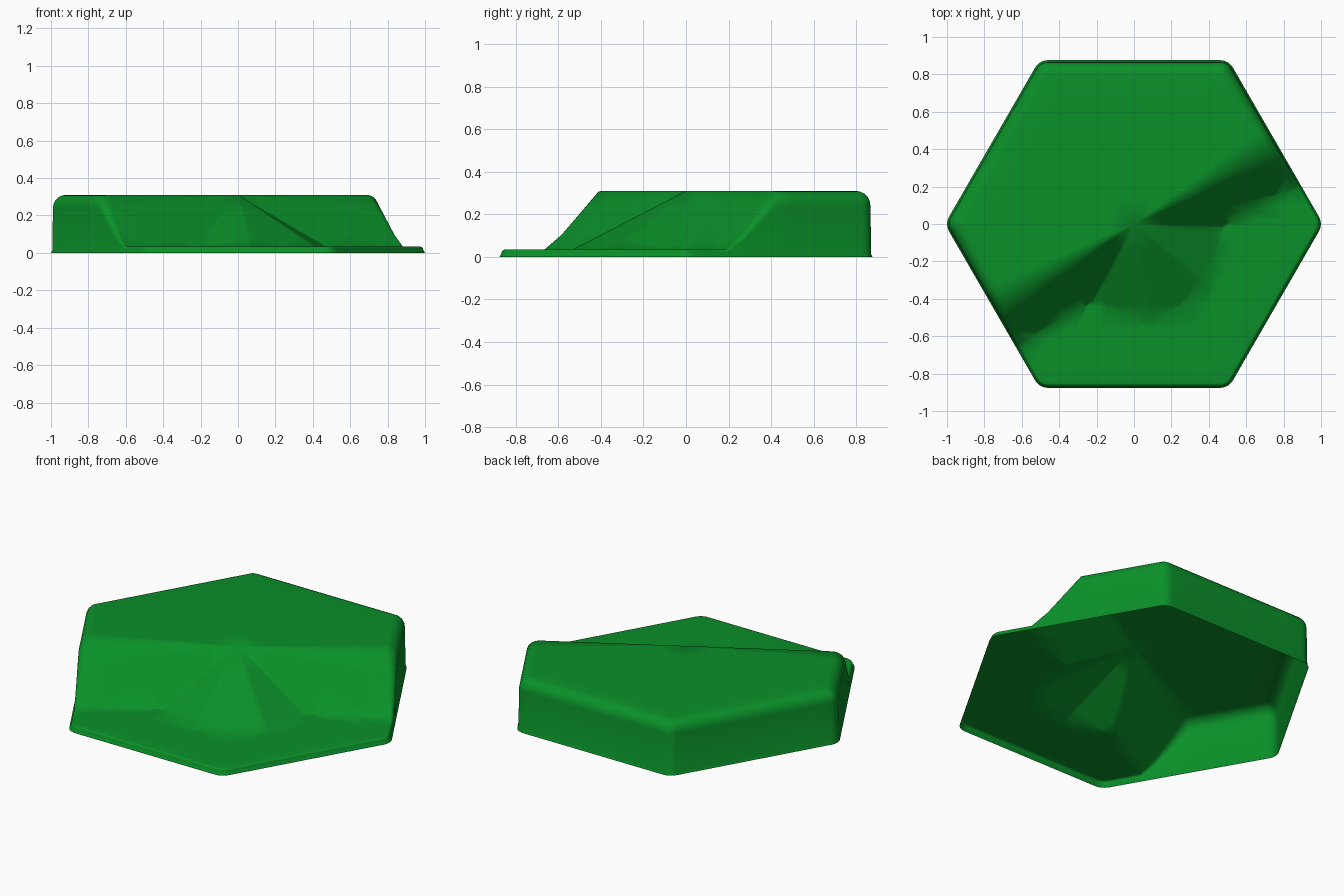
import bpy, bmesh
from math import sin, cos, pi, radians
from mathutils import Vector

if "Cube" in bpy.data.objects:
    bpy.data.objects.remove(bpy.data.objects["Cube"])

APOTHEM, CORNER = 0.866, 0.07
HIGH, LOW = 0.31, 0.034
ALONG = Vector((cos(radians(30)), sin(radians(30))))    # direction of the ledge line
DOWN = Vector((sin(radians(30)), -cos(radians(30))))    # downhill direction
CLIFF = 0.25                                            # run of the steep bank


def height(p):
    """Plateau, steep bank with a gentler spur in the middle, then low ground."""
    d, t = p.dot(DOWN), abs(p.dot(ALONG))
    spur = max(d / 0.5, (4 * d + 5 * t) / 3)
    return HIGH + (LOW - HIGH) * min(max(min(d / CLIFF, spur), 0), 1) if d > 0 else HIGH


def outline(arc=6, edge=10):
    """Rounded hexagon as (point, outward normal) pairs."""
    pts = []
    ring = (APOTHEM - CORNER) / cos(pi / 6)
    for k in range(6):
        a = k * pi / 3
        c = Vector((cos(a), sin(a))) * ring
        for j in range(arc + 1):
            b = a - pi / 6 + pi / 3 * j / arc
            n = Vector((cos(b), sin(b)))
            pts.append((c + n * CORNER, n))
        last, n = pts[-1]
        c2 = Vector((cos(a + pi / 3), sin(a + pi / 3))) * ring
        nxt = c2 + n * CORNER
        pts += [(last.lerp(nxt, j / edge), n) for j in range(1, edge)]
    return pts


bm = bmesh.new()
rings = []
pts = outline()


def add_ring(coords):
    rings.append([bm.verts.new(c) for c in coords])


# flared open base and side wall
add_ring([(*(p + n * 0.01), 0) for p, n in pts])
add_ring([(*(p + n * 0.004), 0.012) for p, n in pts])

# rounded rim, tighter where the tile is low
radius = [0.015 + 0.053 * (height(p) - LOW) / (HIGH - LOW) for p, n in pts]
for k in range(6):
    a = pi / 2 * k / 5
    coords = []
    for (p, n), r in zip(pts, radius):
        q = p - n * r * (1 - cos(a))
        coords.append((*q, height(q) - r * (1 - sin(a))))
    add_ring(coords)

# top surface closing towards the middle
for s in (0.85, 0.68, 0.51, 0.34, 0.17):
    inner = [(p - n * r) * s for (p, n), r in zip(pts, radius)]
    add_ring([(*q, height(q)) for q in inner])
for a, b in zip(rings, rings[1:]):
    for i in range(len(a)):
        j = (i + 1) % len(a)
        bm.faces.new((a[i], a[j], b[j], b[i]))
centre = bm.verts.new((0, 0, HIGH))
last = rings[-1]
for i in range(len(last)):
    bm.faces.new((last[i], last[(i + 1) % len(last)], centre))

# cut exact creases: ledge, bank foot, spur front, and the spur's sides
zero = Vector((0, 0))
cuts = [(zero, ALONG), (DOWN * CLIFF, ALONG), (DOWN * 0.5, ALONG)]
for s in (-1, 1):
    tip = DOWN * 0.5 + ALONG * 0.2 * s
    root = DOWN * CLIFF + ALONG * 0.4 * s
    cuts += [(zero, tip), (zero, root), (tip, root - tip)]
for co, line in cuts:
    bmesh.ops.bisect_plane(bm, geom=bm.verts[:] + bm.edges[:] + bm.faces[:], dist=1e-4,
                           plane_co=(*co, 0), plane_no=Vector((-line.y, line.x, 0)).normalized())
sides = [Vector((cos(pi / 6 + k * pi / 3), sin(pi / 6 + k * pi / 3))) for k in range(6)]
for v in bm.verts:
    if max(v.co.xy.dot(s) for s in sides) < APOTHEM - 0.072:
        v.co.z = height(v.co.xy)
bmesh.ops.triangulate(bm, faces=[f for f in bm.faces if len(f.verts) > 4])

mesh = bpy.data.meshes.new("sloped_hex_tile")
bm.to_mesh(mesh)
bm.free()
for f in mesh.polygons:
    f.use_smooth = True
tile = bpy.data.objects.new("sloped_hex_tile", mesh)
bpy.context.collection.objects.link(tile)

mat = bpy.data.materials.new("grass_green")
mat.diffuse_color = (0.003, 0.28, 0.022, 1)
mat.use_nodes = True
mat.node_tree.nodes["Principled BSDF"].inputs["Base Color"].default_value = mat.diffuse_color
mesh.materials.append(mat)
